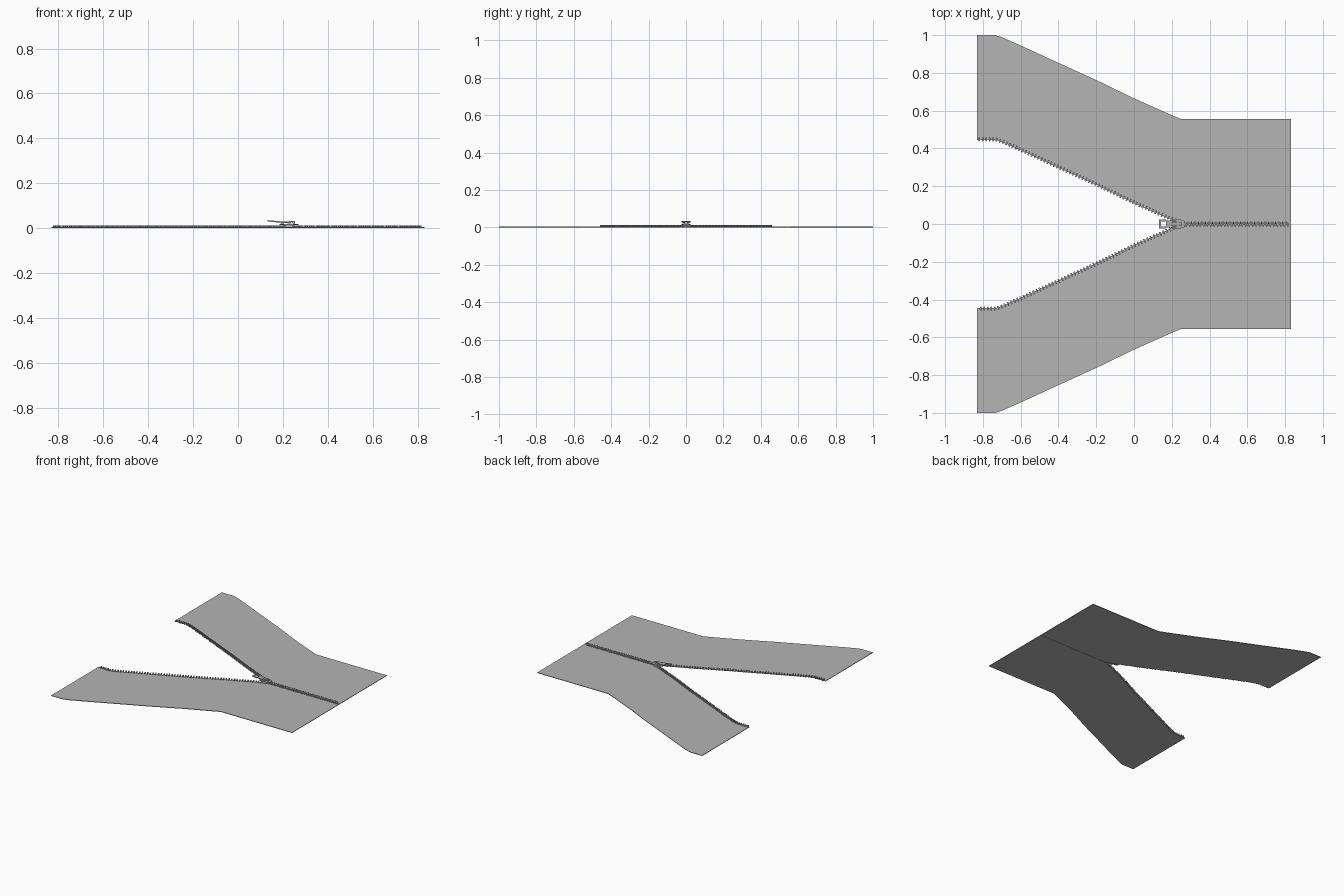
import bpy, bmesh, math
from mathutils import Vector, Matrix

if "Cube" in bpy.data.objects:
    bpy.data.objects.remove(bpy.data.objects["Cube"])

def material(name, c):
    m = bpy.data.materials.new(name)
    m.diffuse_color = (c, c, c, 1)
    m.use_nodes = True
    m.node_tree.nodes["Principled BSDF"].inputs["Base Color"].default_value = m.diffuse_color
    return m

CLOTH = material("cloth grey", 0.46)
METAL = material("metal grey", 0.44)

def finish(name, bm, mat):
    bmesh.ops.recalc_face_normals(bm, faces=bm.faces)
    me = bpy.data.meshes.new(name)
    bm.to_mesh(me)
    bm.free()
    me.materials.append(mat)
    ob = bpy.data.objects.new(name, me)
    bpy.context.collection.objects.link(ob)
    return ob

def prism(bm, outline, z0, z1, mat=Matrix()):
    lo = [bm.verts.new(mat @ Vector((x, y, z0))) for x, y in outline]
    hi = [bm.verts.new(mat @ Vector((x, y, z1))) for x, y in outline]
    bm.faces.new(lo[::-1])
    bm.faces.new(hi)
    n = len(lo)
    for i in range(n):
        j = (i + 1) % n
        bm.faces.new((lo[i], lo[j], hi[j], hi[i]))

def box(bm, x0, x1, y0, y1, z0, z1, mat=Matrix()):
    prism(bm, [(x0, y0), (x1, y0), (x1, y1), (x0, y1)], z0, z1, mat)

# Inner edge of one tape, from the open end to the closed end
EDGE = [(-0.832, 0.446), (-0.735, 0.446), (-0.70, 0.435), (-0.60, 0.391), (-0.40, 0.299),
        (-0.20, 0.208), (0.0, 0.111), (0.20, 0.022), (0.25, 0.001), (0.832, 0.001)]
WIDTH, THICK, PITCH = 0.554, 0.004, 0.0185

def along(d):
    """Point and angle at distance d along the edge."""
    for a, b in zip(EDGE, EDGE[1:]):
        a, b = Vector(a), Vector(b)
        seg = (b - a).length
        if d <= seg:
            return a + (b - a) * d / seg, math.atan2(b.y - a.y, b.x - a.x)
        d -= seg
    return None

for side, label in ((1, "back"), (-1, "front")):
    # Cloth tape
    bm = bmesh.new()
    outline = [(x, y * side) for x, y in EDGE] + [(x, (y + WIDTH) * side) for x, y in EDGE[::-1]]
    prism(bm, outline, 0, THICK)
    bmesh.ops.triangulate(bm, faces=[f for f in bm.faces if len(f.verts) > 4])
    finish(label + "_tape", bm, CLOTH)

    # Row of teeth, staggered by half a pitch between the two sides
    bm = bmesh.new()
    d = 0.012 + (PITCH / 2 if side < 0 else 0)
    while True:
        hit = along(d)
        if hit is None or hit[0].x > 0.822:
            break
        p, ang = hit
        m = Matrix.Translation((p.x, p.y * side, 0)) @ Matrix.Rotation(ang * side, 4, 'Z')
        shape = [(-0.0035, 0.013), (0.0035, 0.013), (0.0035, 0.001), (0.0045, -0.005),
                 (0.0025, -0.008), (-0.0025, -0.008), (-0.0045, -0.005), (-0.0035, 0.001)]
        prism(bm, [(x, y * side) for x, y in shape], 0.002, 0.012, m)
        d += PITCH
    finish(label + "_teeth", bm, METAL)

# Slider body: shield-shaped top plate with side walls
bm = bmesh.new()
shield = [(0.185, -0.015), (0.205, -0.024), (0.245, -0.024), (0.270, -0.015),
          (0.270, 0.015), (0.245, 0.024), (0.205, 0.024), (0.185, 0.015)]
prism(bm, shield, 0.013, 0.019)
for s in (-1, 1):
    box(bm, 0.205, 0.245, s * 0.024, s * 0.019, 0.004, 0.014)
finish("slider_body", bm, METAL)

# Bridge that holds the pull, rising to the closed end
bm = bmesh.new()
side_view = [(0.190, 0.018), (0.200, 0.018), (0.206, 0.022), (0.240, 0.026), (0.245, 0.018),
             (0.255, 0.018), (0.253, 0.031), (0.245, 0.032), (0.203, 0.028), (0.192, 0.024)]
tilt = Matrix(((1, 0, 0, 0), (0, 0, 1, 0), (0, 1, 0, 0), (0, 0, 0, 1)))
prism(bm, side_view, -0.007, 0.007, tilt)
finish("slider_bridge", bm, METAL)

# Pull tab: open frame tilted up toward the open end
bm = bmesh.new()
m = Matrix.Translation((0.132, 0, 0.029)) @ Matrix.Rotation(math.radians(5), 4, 'Y')
for x0, x1, y0, y1 in ((0, 0.010, -0.023, 0.023), (0.038, 0.070, -0.018, 0.018),
                       (0.010, 0.038, -0.023, -0.014), (0.010, 0.038, 0.014, 0.023),
                       (0.070, 0.105, -0.018, -0.010), (0.070, 0.105, 0.010, 0.018),
                       (0.098, 0.105, -0.010, 0.010)):
    box(bm, x0, x1, y0, y1, 0, 0.006, m)
finish("pull_tab", bm, METAL)
